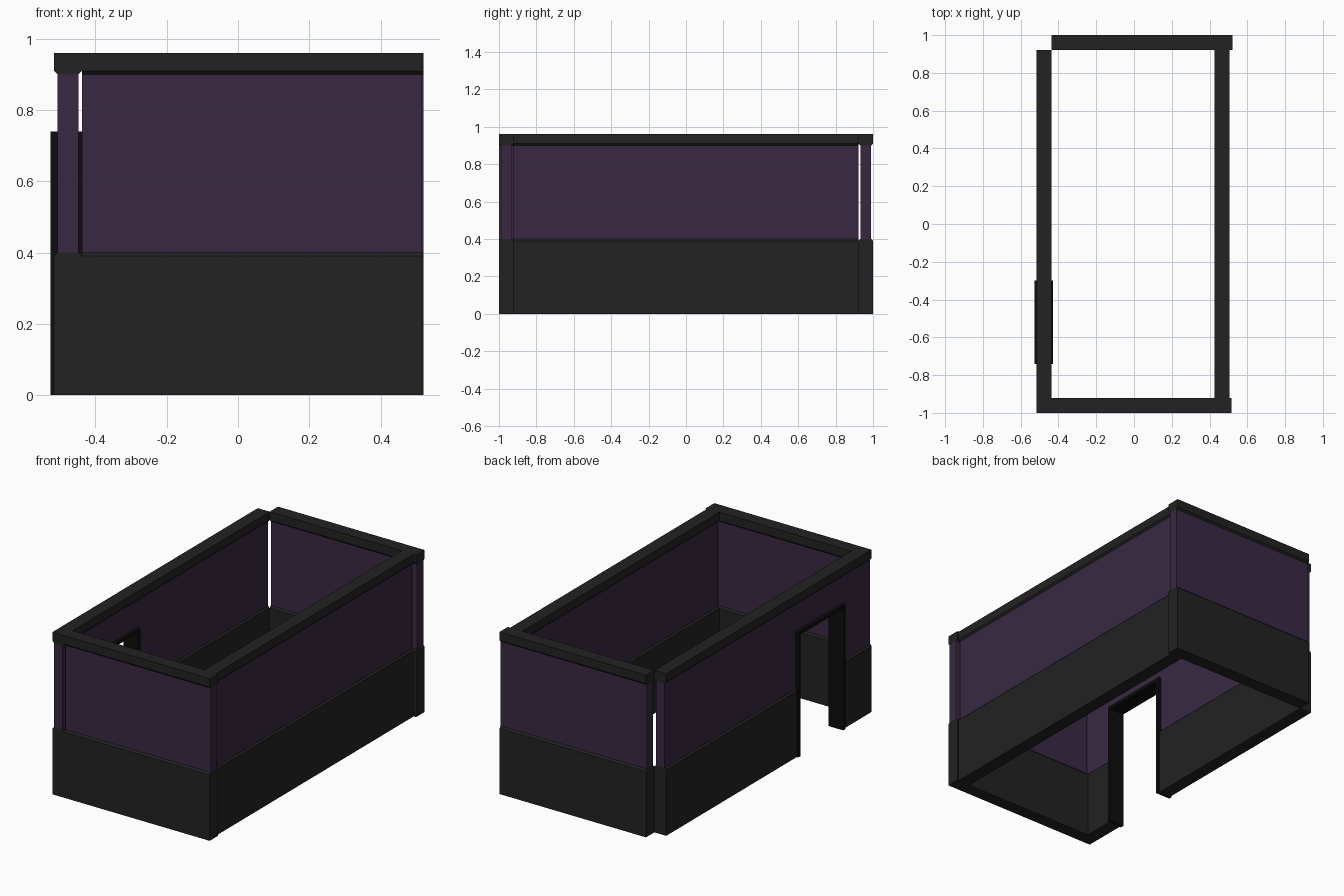
import bpy, bmesh
from mathutils import Matrix

if "Cube" in bpy.data.objects:
    bpy.data.objects.remove(bpy.data.objects["Cube"])


def material(name, rgb):
    m = bpy.data.materials.new(name)
    m.diffuse_color = (*rgb, 1)
    m.use_nodes = True
    m.node_tree.nodes["Principled BSDF"].inputs["Base Color"].default_value = m.diffuse_color
    return m


DARK = material("charcoal", (0.016, 0.016, 0.016))
PURPLE = material("purple", (0.040, 0.022, 0.054))
BLACK = material("black", (0.004, 0.004, 0.004))

# Wall cross-section: (height, half thickness)
ROWS = [(0, .039), (.39, .039), (.40, .029), (.90, .029), (.91, .039), (.96, .039)]
PANEL_ROW = 2


def finish(bm, name, *mats):
    bmesh.ops.recalc_face_normals(bm, faces=bm.faces)
    me = bpy.data.meshes.new(name)
    bm.to_mesh(me)
    bm.free()
    for m in mats:
        me.materials.append(m)
    ob = bpy.data.objects.new(name, me)
    bpy.context.collection.objects.link(ob)
    return ob


def wall(name, centre, start, end, along_y):
    """Stack of profile rings, one per height, bridged into a closed wall."""
    bm = bmesh.new()
    rings = []
    for z, h in ROWS:
        pts = [(start, centre - h), (end, centre - h), (end, centre + h), (start, centre + h)]
        rings.append([bm.verts.new((b, a, z) if along_y else (a, b, z)) for a, b in pts])
    for row, (lo, hi) in enumerate(zip(rings, rings[1:])):
        for i in range(4):
            j = (i + 1) % 4
            f = bm.faces.new((lo[i], lo[j], hi[j], hi[i]))
            f.material_index = 1 if row == PANEL_ROW else 0
    bm.faces.new(rings[0])
    bm.faces.new(rings[-1])
    return finish(bm, name, DARK, PURPLE)


# Four walls meeting at the corners
wall("front_wall", -.961, -.438, .515, False)
wall("back_wall", .961, -.438, .521, False)
wall("right_wall", .466, -.922, .922, True)
left = wall("left_wall", -.477, -1.0, .922, True)

# Doorway opening in the left wall
Y0, Y1, TOP, T = -.74, -.30, .74, .02
bm = bmesh.new()
bmesh.ops.create_cube(bm, size=1, matrix=Matrix.Translation((-.477, (Y0 + Y1) / 2, .315))
                      @ Matrix.Diagonal((.3, Y1 - Y0 - T, .83, 1)))
cutter = finish(bm, "doorway_cutter", DARK)
cutter.hide_render = True
cut = left.modifiers.new("doorway", 'BOOLEAN')
cut.object = cutter
cut.operation = 'DIFFERENCE'
cut.solver = 'EXACT'
bpy.context.view_layer.objects.active = left
bpy.ops.object.modifier_apply(modifier=cut.name)
bpy.data.objects.remove(cutter)

# Door frame: upside-down U extruded through the wall
bm = bmesh.new()
outline = [(Y0, 0), (Y0, TOP), (Y1, TOP), (Y1, 0),
           (Y1 - T, 0), (Y1 - T, TOP - T), (Y0 + T, TOP - T), (Y0 + T, 0)]
face = bm.faces.new([bm.verts.new((-.526, y, z)) for y, z in outline])
new = bmesh.ops.extrude_face_region(bm, geom=[face])["geom"]
bmesh.ops.translate(bm, vec=(.096, 0, 0),
                    verts=[v for v in new if isinstance(v, bmesh.types.BMVert)])
if not face.is_valid or all(len(e.link_faces) == 2 for e in bm.edges):
    pass
else:
    bm.faces.new([v for v in list(bm.verts)[:8]])
finish(bm, "door_frame", BLACK)
